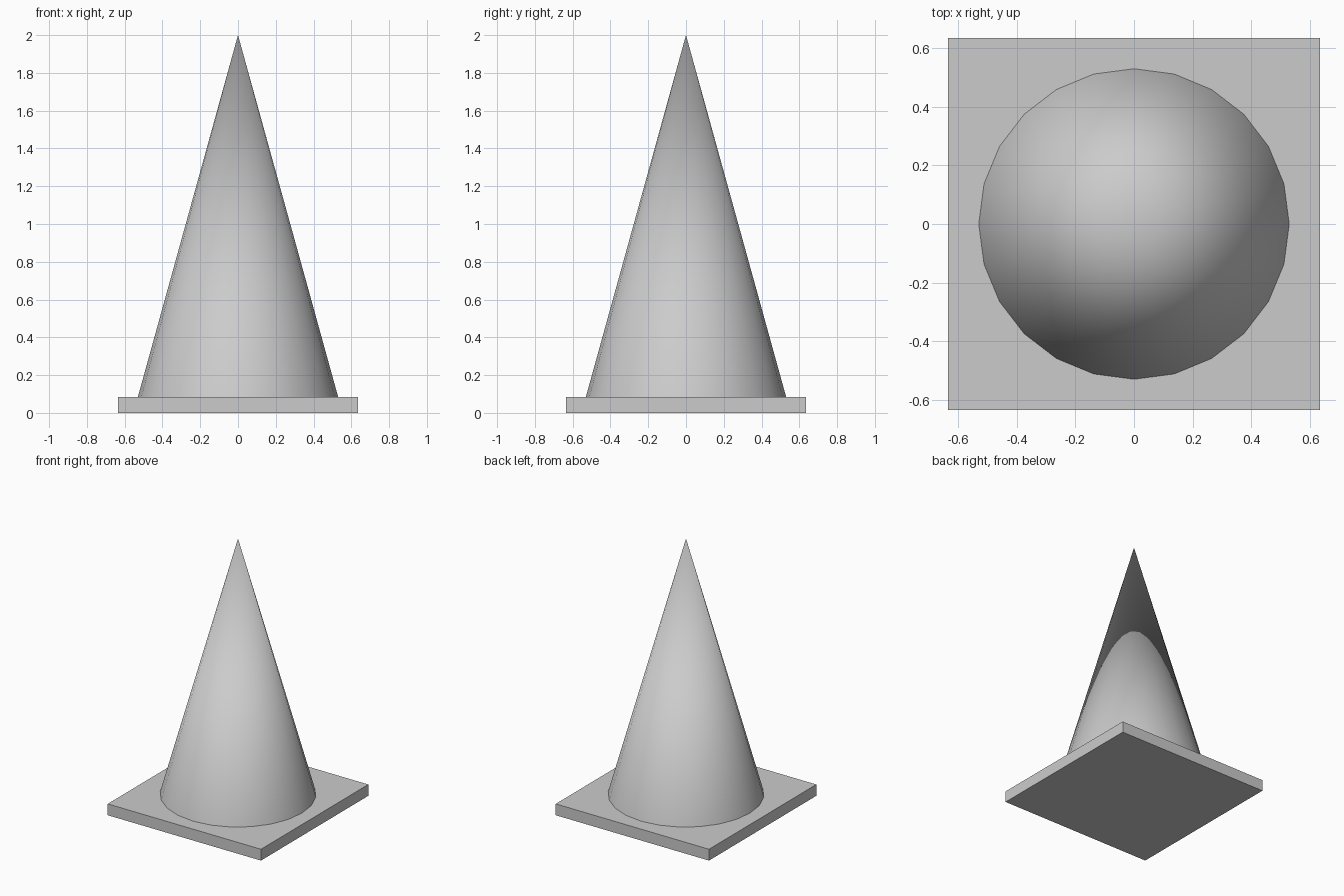
import bpy
import math

cube = bpy.data.objects.get("Cube")
if cube:
    bpy.data.objects.remove(cube, do_unlink=True)

HEIGHT = 2.0
BASE_WIDTH = 1.27
BASE_HEIGHT = 0.085
CONE_RADIUS = 0.53

# Single grey material
grey = bpy.data.materials.new("light_grey")
grey.use_nodes = True
colour = (0.6, 0.6, 0.6, 1.0)
grey.diffuse_color = colour
grey.node_tree.nodes["Principled BSDF"].inputs["Base Color"].default_value = colour


def finish(name):
    obj = bpy.context.object
    obj.name = name
    obj.data.materials.append(grey)
    return obj


# Square base plate
bpy.ops.mesh.primitive_cube_add(size=1, location=(0, 0, BASE_HEIGHT / 2))
base = finish("base_plate")
base.scale = (BASE_WIDTH, BASE_WIDTH, BASE_HEIGHT)
bpy.ops.object.transform_apply(location=False, rotation=False, scale=True)

# Pointed cone standing on the plate
cone_height = HEIGHT - BASE_HEIGHT
bpy.ops.mesh.primitive_cone_add(
    vertices=24, radius1=CONE_RADIUS, radius2=0, depth=cone_height,
    end_fill_type='NOTHING', location=(0, 0, BASE_HEIGHT + cone_height / 2))
finish("cone_body")
bpy.ops.object.shade_smooth_by_angle(angle=math.radians(30))
